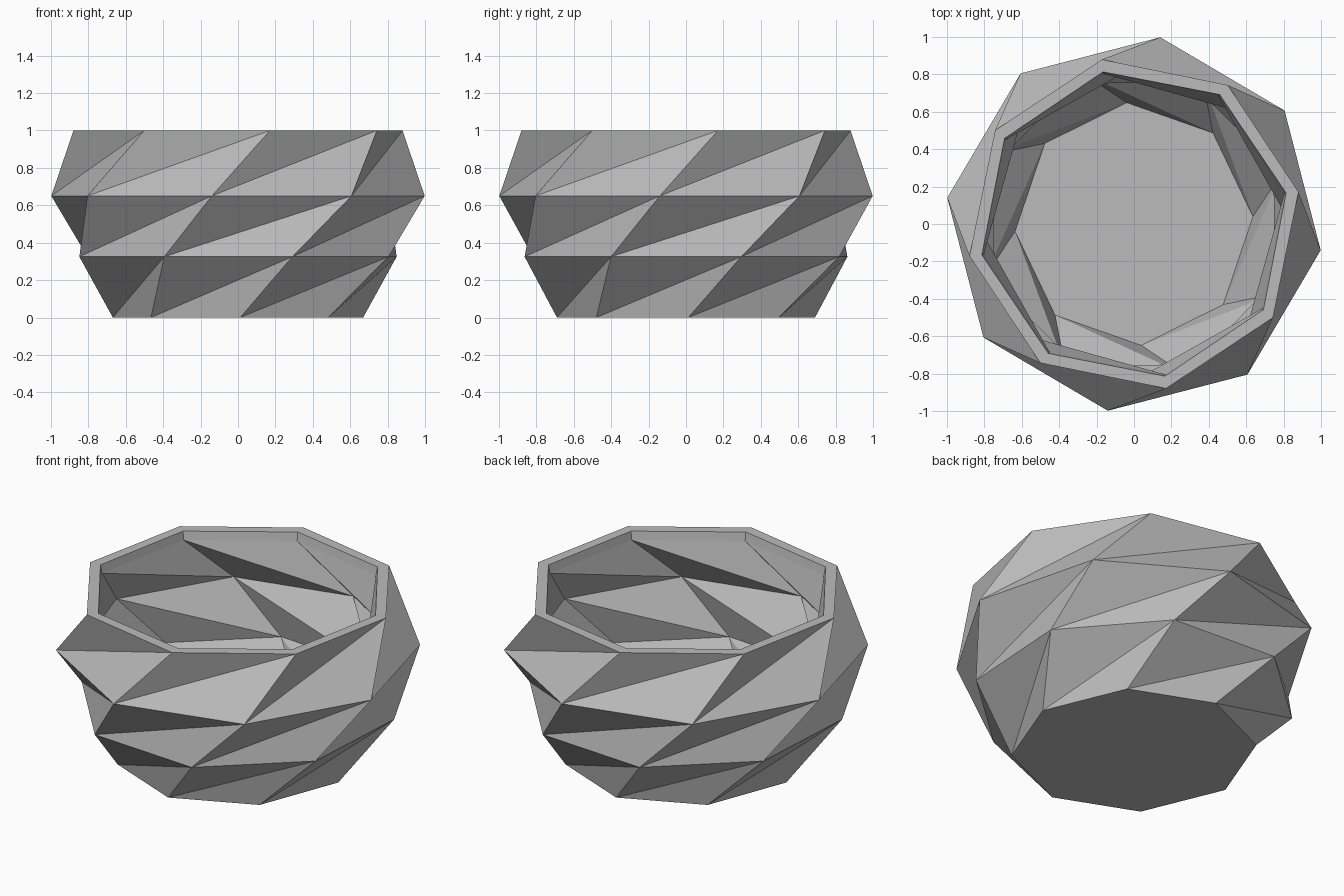
import bpy, bmesh, math

if "Cube" in bpy.data.objects:
    bpy.data.objects.remove(bpy.data.objects["Cube"])

SIDES = 8

grey = bpy.data.materials.new("plain grey")
grey.diffuse_color = (0.5, 0.5, 0.5, 1)
grey.use_nodes = True
grey.node_tree.nodes["Principled BSDF"].inputs["Base Color"].default_value = grey.diffuse_color

# rings: radius, height, twist in degrees, sideways squeeze
outer = [(0.69, 0.0, 1, 0.97), (0.912, 0.325, 18.9, 0.983),
         (1.008, 0.65, 37, 1), (0.896, 1.0, 56, 1)]
inner = [(0.83, 1.0, 56.5, 1), (0.82, 0.95, 56.5, 1), (0.925, 0.65, 36.5, 1),
         (0.85, 0.335, 18.9, 0.985), (0.65, 0.055, 3.5, 0.98)]


def add_ring(bm, radius, z, twist, squeeze):
    angles = [math.radians(twist + i * 360 / SIDES) for i in range(SIDES)]
    return [bm.verts.new((radius * squeeze * math.cos(a), radius * math.sin(a), z))
            for a in angles]


def folded_band(bm, low, high):
    # two triangles per side, all diagonals leaning the same way
    for i in range(SIDES):
        j = (i + 1) % SIDES
        bm.faces.new((low[i], low[j], high[j]))
        bm.faces.new((low[i], high[j], high[i]))


def flat_band(bm, a, b):
    for i in range(SIDES):
        j = (i + 1) % SIDES
        bm.faces.new((a[i], a[j], b[j], b[i]))


bm = bmesh.new()
out = [add_ring(bm, *r) for r in outer]
inn = [add_ring(bm, *r) for r in inner]

# outside wall and underside
for low, high in zip(out, out[1:]):
    folded_band(bm, low, high)
bm.faces.new(out[0][::-1])

# flat rim and short upright lip
flat_band(bm, out[-1], inn[0])
flat_band(bm, inn[0], inn[1])

# inside wall and floor
for high, low in zip(inn[1:], inn[2:]):
    folded_band(bm, low, high)
bm.faces.new(inn[-1])

bmesh.ops.recalc_face_normals(bm, faces=bm.faces)
mesh = bpy.data.meshes.new("faceted_bowl")
bm.to_mesh(mesh)
bm.free()
mesh.materials.append(grey)
bowl = bpy.data.objects.new("faceted_bowl", mesh)
bpy.context.collection.objects.link(bowl)
